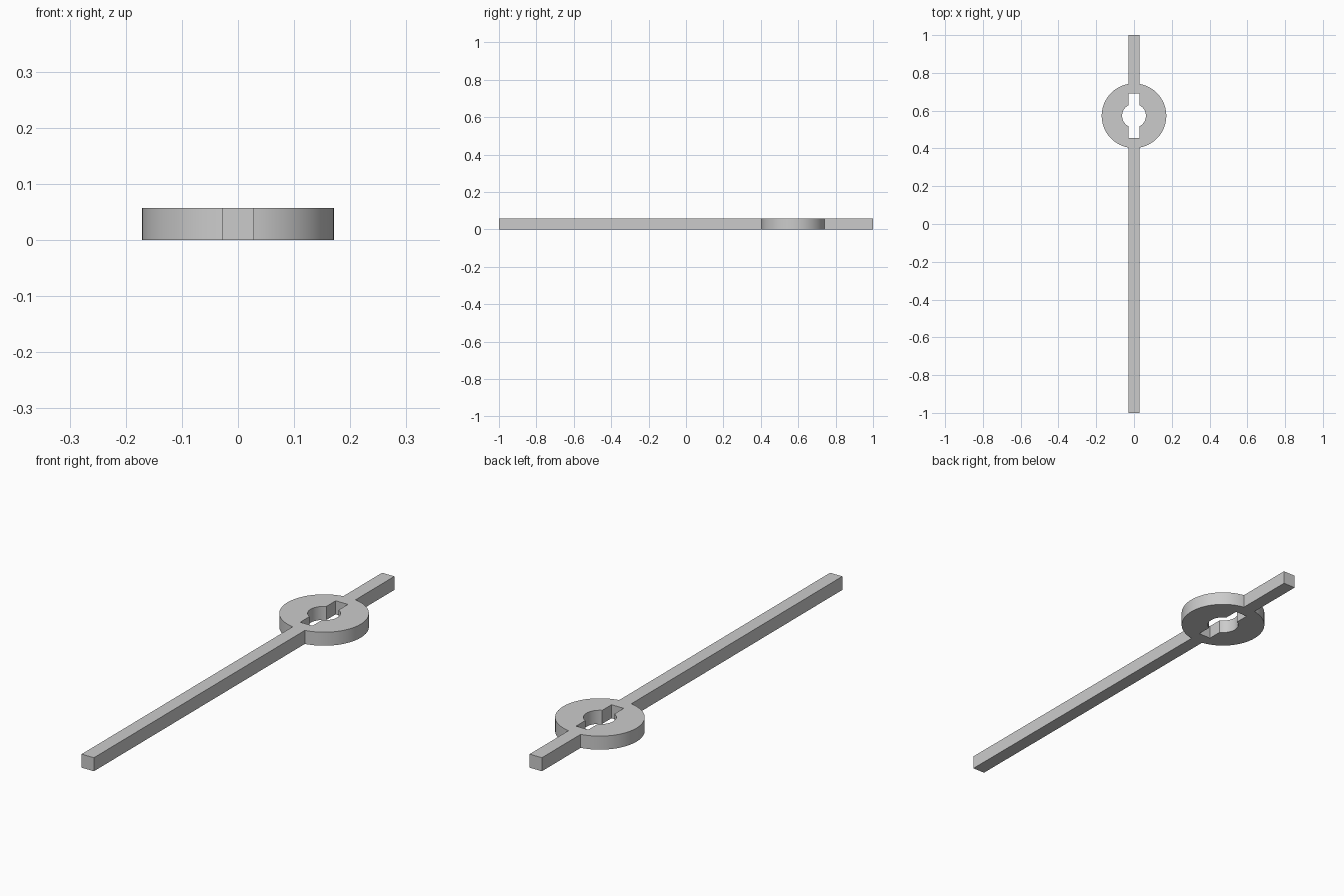
import bpy, bmesh
from math import asin, cos, sin, pi, sqrt

cube = bpy.data.objects.get("Cube")
if cube:
    bpy.data.objects.remove(cube, do_unlink=True)

HALF_WIDTH = 0.0285   # bar and slot share this half width
HEIGHT = 0.057
RING_Y = 0.573
RING_R = 0.171
HOLE_R = 0.063
SLOT_HALF = 0.118


def right_arc(radius, steps):
    """Arc on the +x side, from the lower bar edge to the upper one."""
    start = asin(HALF_WIDTH / radius) - pi / 2
    return [(radius * cos(a), RING_Y + radius * sin(a))
            for a in (start * (1 - 2 * i / steps) for i in range(steps + 1))]


# Half outline: bar, ring edge, bar tip, then back along the keyhole
w = HALF_WIDTH
slot_top, slot_bottom = RING_Y + SLOT_HALF, RING_Y - SLOT_HALF
outline = [(0, -1), (w, -1)] + right_arc(RING_R, 48) + [(w, 1), (0, 1)]
outline += [(0, slot_top), (w, slot_top)]
outline += right_arc(HOLE_R, 24)[::-1]
outline += [(w, slot_bottom), (0, slot_bottom)]

# Extrude the half, leaving it open along the mirror plane
bm = bmesh.new()
base = bm.faces.new([bm.verts.new((x, y, 0)) for x, y in outline])
extruded = bmesh.ops.extrude_face_region(bm, geom=[base], use_keep_orig=True)
bmesh.ops.translate(bm, vec=(0, 0, HEIGHT),
                    verts=[v for v in extruded["geom"] if isinstance(v, bmesh.types.BMVert)])
bmesh.ops.recalc_face_normals(bm, faces=bm.faces)
seam = [f for f in bm.faces if all(abs(v.co.x) < 1e-6 for v in f.verts)]
bmesh.ops.delete(bm, geom=seam, context="FACES")

mesh = bpy.data.meshes.new("keyhole_ring_bar")
bm.to_mesh(mesh)
bm.free()
bar = bpy.data.objects.new("keyhole_ring_bar", mesh)
bpy.context.collection.objects.link(bar)

# Plain grey material
grey = bpy.data.materials.new("light_grey")
grey.use_nodes = True
colour = (0.6, 0.6, 0.6, 1)
grey.diffuse_color = colour
grey.node_tree.nodes["Principled BSDF"].inputs["Base Color"].default_value = colour
mesh.materials.append(grey)

# Smooth curved walls, crisp edges, mirrored across x
bpy.ops.object.select_all(action="DESELECT")
bar.select_set(True)
bpy.context.view_layer.objects.active = bar
bpy.ops.object.shade_smooth_by_angle()
mirror = bar.modifiers.new("mirror", "MIRROR")
mirror.use_axis = (True, False, False)
